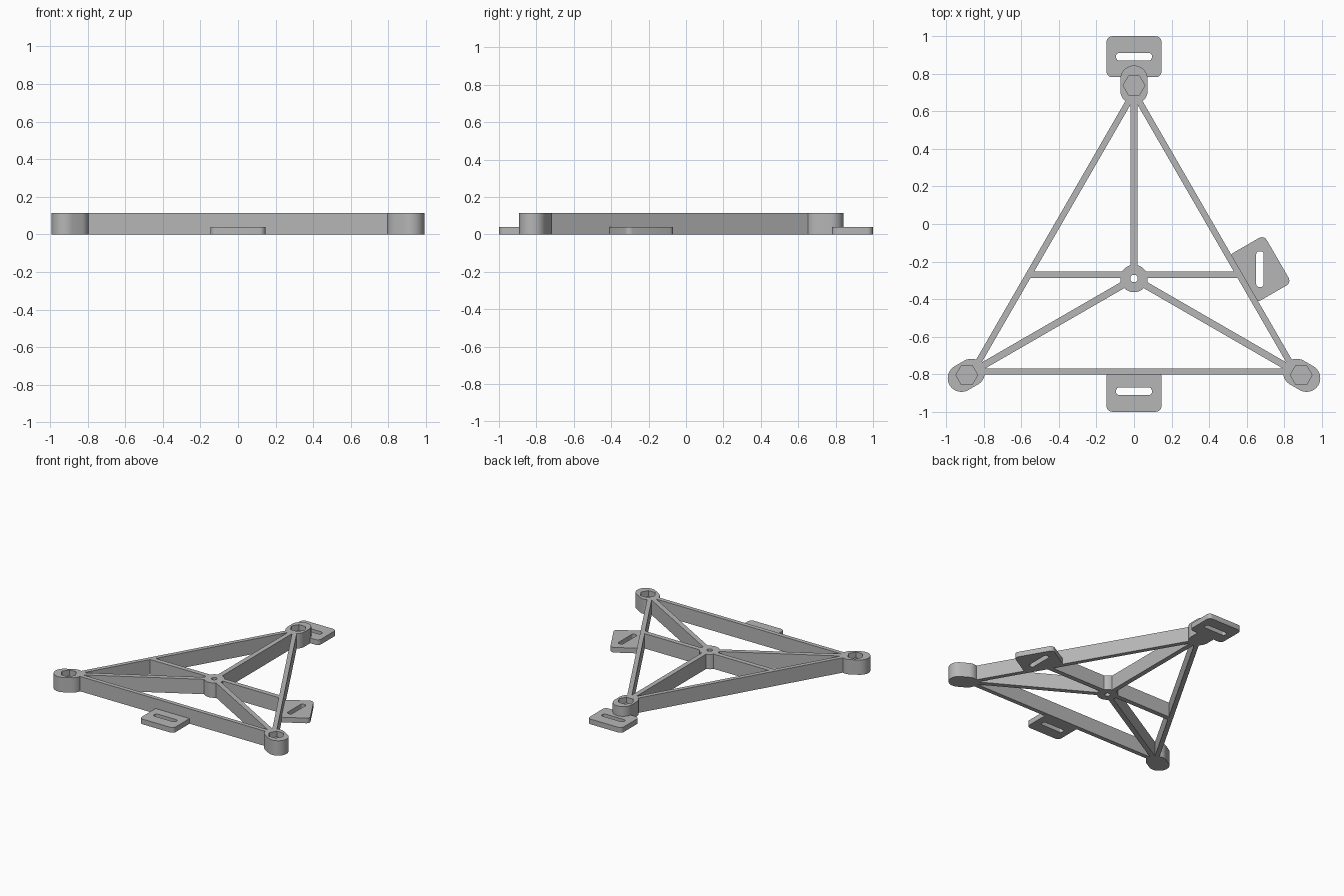
import bpy, bmesh
from math import sin, cos, pi, radians
from mathutils import Vector, Matrix

cube = bpy.data.objects.get("Cube")
if cube:
    bpy.data.objects.remove(cube)

HEIGHT, TAB_HEIGHT = 0.115, 0.04
HUB = Vector((0, -0.29))
UP = pi / 2
CORNERS = [UP, UP + 2 * pi / 3, UP - 2 * pi / 3]

grey = bpy.data.materials.new("plain grey")
grey.use_nodes = True
grey.diffuse_color = (0.47, 0.47, 0.47, 1)
grey.node_tree.nodes["Principled BSDF"].inputs["Base Color"].default_value = grey.diffuse_color


def polar(radius, angle, centre=HUB):
    return centre + Vector((cos(angle), sin(angle))) * radius


def prism(name, outline, z0, z1):
    """Extrude a counter-clockwise outline between two heights."""
    bm = bmesh.new()
    face = bm.faces.new([bm.verts.new((p[0], p[1], z0)) for p in outline])
    top = bmesh.ops.extrude_face_region(bm, geom=[face])["geom"]
    bmesh.ops.translate(bm, vec=(0, 0, z1 - z0),
                        verts=[v for v in top if isinstance(v, bmesh.types.BMVert)])
    bmesh.ops.recalc_face_normals(bm, faces=bm.faces)
    mesh = bpy.data.meshes.new(name)
    bm.to_mesh(mesh)
    bm.free()
    mesh.materials.append(grey)
    obj = bpy.data.objects.new(name, mesh)
    bpy.context.collection.objects.link(obj)
    return obj


def ring(centre, radius, sides):
    return [polar(radius, 2 * pi * i / sides, centre) for i in range(sides)]


def capsule(a, b, radius, steps=20):
    facing = (b - a).angle_signed(Vector((1, 0)))
    return [polar(radius, facing + turn + pi * i / steps, end)
            for end, turn in ((b, -pi / 2), (a, pi / 2)) for i in range(steps + 1)]


def bar(a, b, width):
    side = (b - a).normalized().orthogonal() * width / 2
    return [a - side, b - side, b + side, a + side]


def rounded_rectangle(centre, width, depth, radius, angle=0, steps=6):
    turn = Matrix.Rotation(angle, 2)
    points = []
    for i, (sx, sy) in enumerate(((1, 1), (-1, 1), (-1, -1), (1, -1))):
        mid = Vector((sx * (width / 2 - radius), sy * (depth / 2 - radius)))
        points += [centre + turn @ polar(radius, (i + k / steps) * pi / 2, mid)
                   for k in range(steps + 1)]
    return points


def combine(target, others, operation):
    """Apply booleans in order and discard the operands."""
    for other in others:
        mod = target.modifiers.new("cut", "BOOLEAN")
        mod.operation, mod.object, mod.solver = operation, other, "EXACT"
    graph = bpy.context.evaluated_depsgraph_get()
    mesh = bpy.data.meshes.new_from_object(target.evaluated_get(graph))
    target.modifiers.clear()
    target.data = mesh
    for other in others:
        bpy.data.objects.remove(other)


# Central hub, with spokes, edge beams, corner bosses and a cross bar fused to it
frame = prism("triangle_frame", ring(HUB, 0.073, 48), 0, HEIGHT)
parts, holes = [], [prism("hub_hole", ring(HUB, 0.02, 24), -0.1, 0.3)]
for i, angle in enumerate(CORNERS):
    inner = polar(0.99, angle)
    following = polar(0.99, CORNERS[(i + 1) % 3])
    parts.append(prism("spoke", bar(polar(0.04, angle), inner, 0.037), 0, HEIGHT))
    parts.append(prism("edge_beam", bar(inner, following, 0.033), 0, HEIGHT))
    parts.append(prism("corner_boss", capsule(polar(1.0, angle), polar(1.06, angle), 0.073),
                       0, HEIGHT))
    holes.append(prism("nut_pocket", ring(polar(1.027, angle), 0.058, 6), HEIGHT - 0.045, 0.3))
parts.append(prism("cross_bar", bar(Vector((-0.56, -0.27)), Vector((0.56, -0.27)), 0.037),
                   0, HEIGHT))
combine(frame, parts, "UNION")
combine(frame, holes, "DIFFERENCE")

# Slotted mounting tabs: name, centre, tab angle, slot angle
objects = [frame]
for name, centre, angle, slot_angle in (
        ("back_tab", (0, 0.89), 0, 0),
        ("front_tab", (0, -0.89), 0, 0),
        ("left_tab", (0.67, -0.24), radians(-60), pi / 2)):
    centre = Vector(centre)
    tab = prism(name, rounded_rectangle(centre, 0.292, 0.218, 0.03, angle), 0, TAB_HEIGHT)
    slot = prism("slot", rounded_rectangle(centre, 0.19, 0.04, 0.016, slot_angle), -0.1, 0.2)
    combine(tab, [slot], "DIFFERENCE")
    objects.append(tab)

# Smooth the rounded walls, keep the rims crisp
bpy.ops.object.select_all(action="DESELECT")
for obj in objects:
    obj.select_set(True)
bpy.context.view_layer.objects.active = frame
bpy.ops.object.shade_smooth_by_angle(angle=radians(30))
